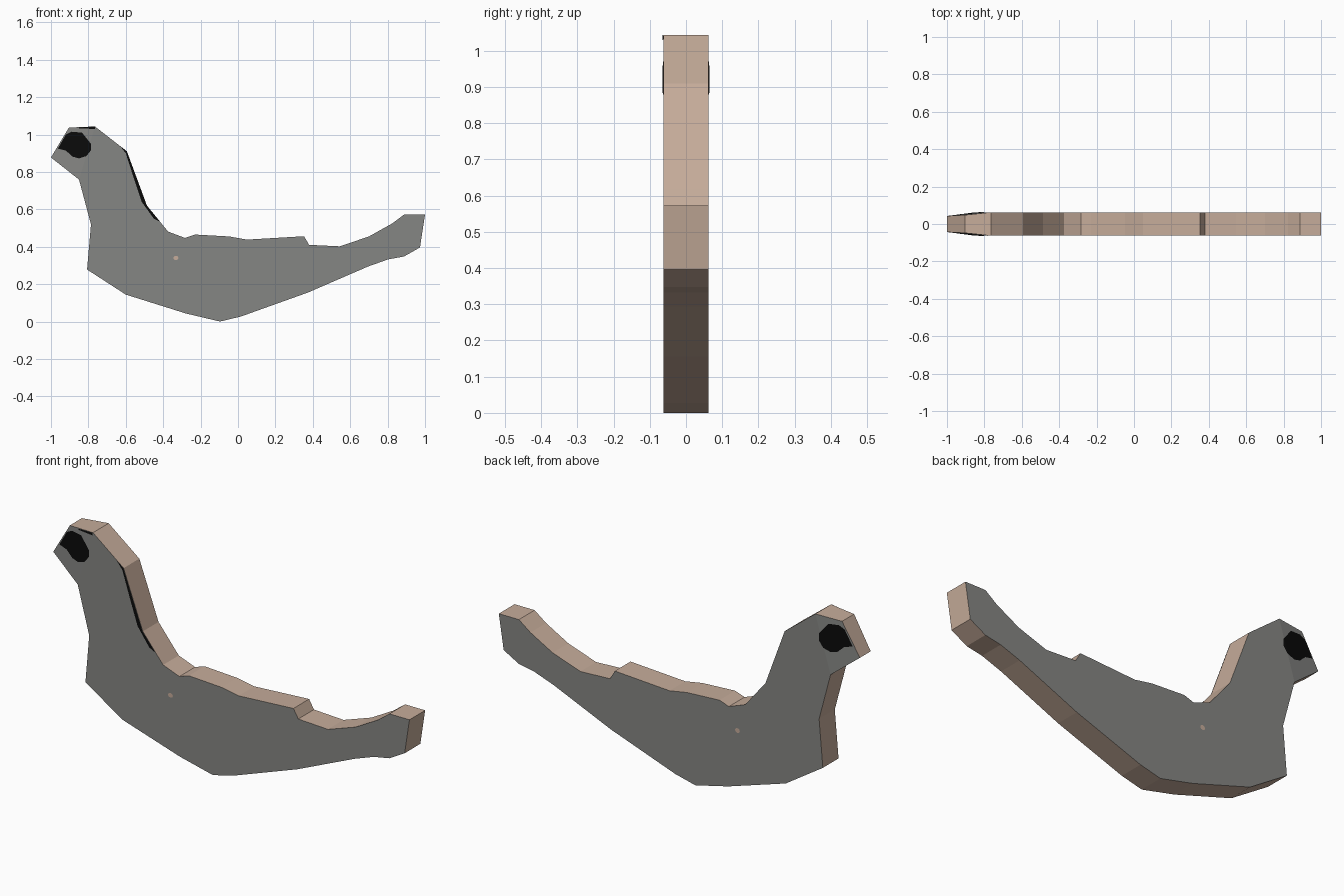
import bpy, bmesh, math

if "Cube" in bpy.data.objects:
    bpy.data.objects.remove(bpy.data.objects["Cube"])

HALF = 0.0625  # half thickness of the board


def material(name, rgb):
    m = bpy.data.materials.new(name)
    m.diffuse_color = (*rgb, 1)
    m.use_nodes = True
    m.node_tree.nodes["Principled BSDF"].inputs["Base Color"].default_value = m.diffuse_color
    return m


GREY = material("grey paint", (0.235, 0.238, 0.228))
TAN = material("tan wood", (0.565, 0.415, 0.325))
BLACK = material("black paint", (0.003, 0.003, 0.003))

# Side profile, clockwise from the bill tip
OUTLINE = [(-1, .877), (-.904, 1.037), (-.765, 1.043), (-.594, .91),
           (-.487, .62), (-.374, .481), (-.283, .447), (-.23, .465),
           (-.048, .455), (.048, .438), (.353, .456), (.38, .41),
           (.545, .402), (.70, .455), (.824, .524), (.888, .572),
           (1, .572), (.973, .396), (.888, .348), (.802, .332),
           (.695, .294), (.374, .155), (.016, .027), (-.096, 0),
           (-.278, .043), (-.6, .144), (-.807, .278), (-.786, .519),
           (-.85, .759)]
CREASE_TOP, CREASE_LOW = 2, 28  # the head narrows beyond this line
LOW = OUTLINE[CREASE_LOW]
NX, NZ = -.958, .287            # direction of narrowing


def half_at(x, z):
    d = (x - LOW[0]) * NX + (z - LOW[1]) * NZ
    return HALF - 0.11 * max(0, d)


def finish(bm, name, mats):
    me = bpy.data.meshes.new(name)
    bm.to_mesh(me)
    bm.free()
    for m in mats:
        me.materials.append(m)
    ob = bpy.data.objects.new(name, me)
    bpy.context.collection.objects.link(ob)
    return ob


# Board body: painted sides, bare edges, narrowed head
bm = bmesh.new()
rings = [[bm.verts.new((x, s * half_at(x, z), z)) for x, z in OUTLINE]
         for s in (-1, 1)]
for ring in rings:
    f = bm.faces.new(ring)
    bmesh.utils.face_split(f, ring[CREASE_TOP], ring[CREASE_LOW])
for f in bm.faces:
    f.material_index = 0
n = len(OUTLINE)
for i in range(n):
    j = (i + 1) % n
    f = bm.faces.new((rings[0][i], rings[0][j], rings[1][j], rings[1][i]))
    f.material_index = 1
bmesh.ops.recalc_face_normals(bm, faces=bm.faces[:])
finish(bm, "bird_board", [GREY, TAN])


def patch(name, pts, mat, side):
    """Thin painted plate that follows the side surface."""
    bm = bmesh.new()
    face = bm.faces.new([bm.verts.new((x, 0, z)) for x, z in pts])
    bmesh.ops.bisect_plane(bm, geom=[face] + face.edges[:] + face.verts[:],
                           plane_co=(LOW[0], 0, LOW[1]),
                           plane_no=(NX, 0, NZ))
    for v in bm.verts:
        v.co.y = side * (half_at(v.co.x, v.co.z) + 0.002)
    for f in bm.faces:
        f.normal_update()
        if f.normal.y * side < 0:
            f.normal_flip()
    finish(bm, name, [mat])


EYE = [(-.963, .925), (-.92, 1.0), (-.89, 1.015), (-.834, 1.01),
       (-.81, .98), (-.786, .95), (-.787, .915), (-.81, .885),
       (-.85, .872), (-.885, .882), (-.92, .914)]
DOT = [(-.332 + .014 * math.cos(a * math.pi / 4),
        .34 + .012 * math.sin(a * math.pi / 4)) for a in range(8)]

# Eyes and small dots on both sides
for side, label in ((-1, "front"), (1, "back")):
    patch("eye_" + label, EYE, BLACK, side)
    patch("dot_" + label, DOT, TAN, side)

# Black strokes on the crown and neck, front side only
patch("crown_stroke", [(-.85, 1.037), (-.765, 1.043), (-.765, 1.03),
                       (-.85, 1.032)], BLACK, -1)
patch("neck_stroke", [(-.632, .94), (-.594, .91), (-.487, .62),
                      (-.415, .532), (-.45, .55), (-.515, .64),
                      (-.555, .76), (-.60, .90)], BLACK, -1)
